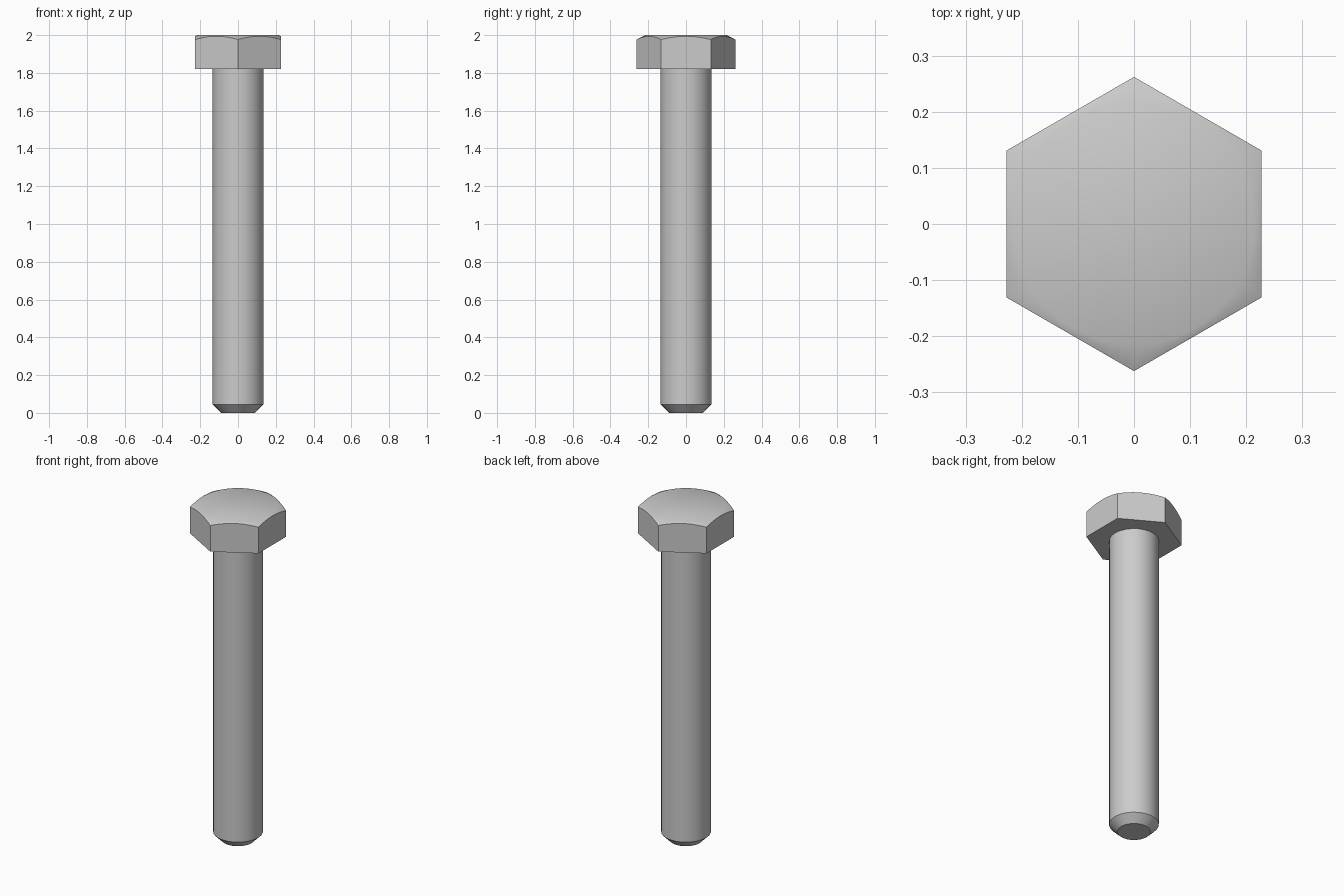
import bpy
import bmesh
from math import cos, sin, pi, radians

if "Cube" in bpy.data.objects:
    bpy.data.objects.remove(bpy.data.objects["Cube"])

steel = bpy.data.materials.new("steel_grey")
steel.use_nodes = True
COLOUR = (0.6, 0.6, 0.6, 1)
steel.diffuse_color = COLOUR
steel.node_tree.nodes["Principled BSDF"].inputs["Base Color"].default_value = COLOUR

FLAT = 0.227        # centre to flat of the hexagon
CHAMFER = 0.215     # radius of the flat disc on top
HEAD_Z, TOP_Z = 1.82, 2.0


def hexagon(a):
    """Hexagon radius at angle a, with a flat facing +x."""
    return FLAT / cos((a + pi / 6) % (pi / 3) - pi / 6)


def ringed_solid(name, rings, sides):
    """Capped solid from rings, each a function of angle giving (radius, z)."""
    bm = bmesh.new()
    angles = [2 * pi * i / sides for i in range(sides)]
    loops = []
    for ring in rings:
        loops.append([])
        for a in angles:
            r, z = ring(a)
            loops[-1].append(bm.verts.new((r * cos(a), r * sin(a), z)))
    for low, high in zip(loops, loops[1:]):
        for i in range(sides):
            j = (i + 1) % sides
            bm.faces.new((low[i], low[j], high[j], high[i]))
    bm.faces.new(loops[0][::-1])
    bm.faces.new(loops[-1])
    mesh = bpy.data.meshes.new(name)
    bm.to_mesh(mesh)
    bm.free()
    mesh.materials.append(steel)
    obj = bpy.data.objects.new(name, mesh)
    bpy.context.collection.objects.link(obj)
    bpy.ops.object.select_all(action="DESELECT")
    obj.select_set(True)
    bpy.context.view_layer.objects.active = obj
    bpy.ops.object.shade_smooth_by_angle(angle=radians(31))
    return obj


# Hexagonal head, its corners trimmed by a shallow cone
ringed_solid("bolt_head", [
    lambda a: (hexagon(a), HEAD_Z),
    lambda a: (hexagon(a), TOP_Z - 0.5 * (hexagon(a) - CHAMFER)),
    lambda a: (CHAMFER, TOP_Z),
], 72)

# Round shank with a chamfered tip, running up into the head
ringed_solid("bolt_shank", [
    lambda a: (0.09, 0),
    lambda a: (0.135, 0.045),
    lambda a: (0.135, HEAD_Z + 0.02),
], 24)
